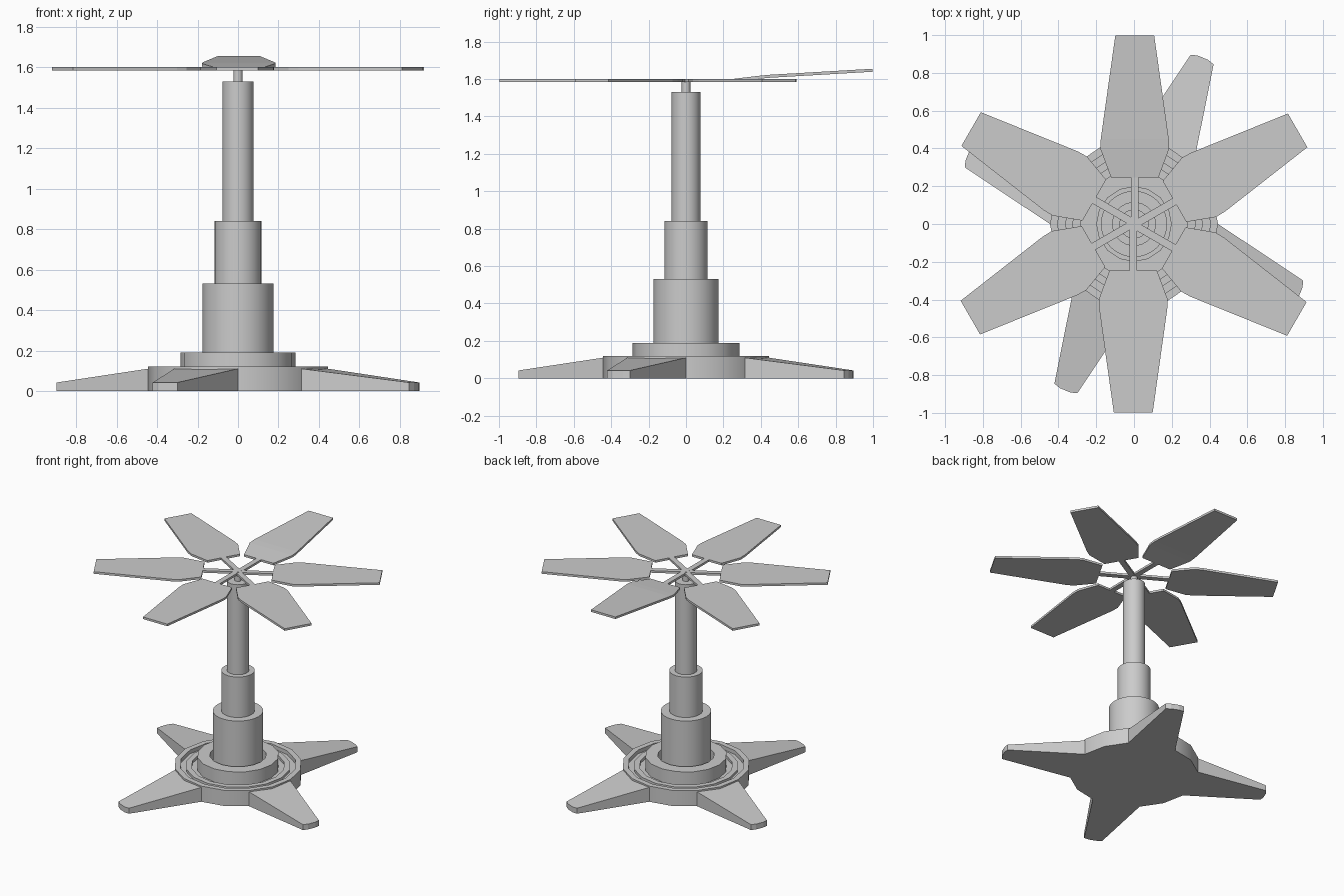
import bpy, bmesh, math
from mathutils import Matrix

if "Cube" in bpy.data.objects:
    bpy.data.objects.remove(bpy.data.objects["Cube"])

GREY = bpy.data.materials.new("plain grey")
GREY.diffuse_color = (0.6, 0.6, 0.6, 1)
GREY.use_nodes = True
GREY.node_tree.nodes["Principled BSDF"].inputs["Base Color"].default_value = GREY.diffuse_color


def finish(bm, name, smooth=False):
    bmesh.ops.recalc_face_normals(bm, faces=bm.faces)
    mesh = bpy.data.meshes.new(name)
    bm.to_mesh(mesh)
    bm.free()
    mesh.materials.append(GREY)
    ob = bpy.data.objects.new(name, mesh)
    bpy.context.collection.objects.link(ob)
    if smooth:
        bpy.ops.object.select_all(action='DESELECT')
        bpy.context.view_layer.objects.active = ob
        ob.select_set(True)
        bpy.ops.object.shade_smooth_by_angle(angle=math.radians(30))
    return ob


def lathe(name, profile, sides):
    """Revolve (radius, z) points around z; the first and last lie on the axis."""
    bm = bmesh.new()
    rings = []
    for r, z in profile:
        if r == 0:
            rings.append([bm.verts.new((0, 0, z))] * sides)
        else:
            rings.append([bm.verts.new((r * math.cos(2 * math.pi * i / sides),
                                        r * math.sin(2 * math.pi * i / sides), z))
                          for i in range(sides)])
    for a, b in zip(rings, rings[1:]):
        for i in range(sides):
            j = (i + 1) % sides
            bm.faces.new(list(dict.fromkeys((a[i], a[j], b[j], b[i]))))
    return finish(bm, name, True)


def slab(name, strips, angle):
    """Solid from cross rows (half width, distance, bottom z, top z), pointing along +y."""
    bm = bmesh.new()
    rows = [[bm.verts.new((x + SHIFT, y, z)) for x, z in ((-w, lo), (w, lo), (w, hi), (-w, hi))]
            for w, y, lo, hi in strips]
    for a, b in zip(rows, rows[1:]):
        for i in range(4):
            j = (i + 1) % 4
            bm.faces.new((a[i], a[j], b[j], b[i]))
    bm.faces.new(rows[0])
    bm.faces.new(rows[-1])
    bmesh.ops.transform(bm, matrix=Matrix.Rotation(angle, 4, 'Z'), verts=bm.verts)
    return finish(bm, name)


# Round base with grooves and a raised collar around the mast
lathe("base", [(0, 0), (.445, 0), (.445, .12), (.405, .12), (.405, .09), (.365, .09),
               (.365, .11), (.325, .11), (.325, .09), (.285, .09), (.285, .19),
               (.197, .19), (.197, .09), (0, .09)], 16)

# Telescoping mast and the thin pin that carries the fan
lathe("mast", [(0, .05), (.175, .05), (.175, .53), (.116, .53), (.116, .84), (.077, .84),
               (.077, 1.53), (0, 1.53)], 32)
lathe("pin", [(0, 1.5), (.023, 1.5), (.023, 1.601), (0, 1.601)], 16)

# Four sloping feet with blunt rounded tips
SHIFT = 0
half = .445 * math.sin(math.radians(22.5))
root = .445 * math.cos(math.radians(22.5))
for k in range(4):
    slab("foot", [(half, root, 0, .11), (.066, .942, 0, .042), (.03, .953, 0, .041)],
         math.radians(-22.5 + 90 * k))

# Six flat fan blades on narrow spokes; the rear one is bent upwards
SHIFT = .004
T = .016
OUTLINE = [(.125, .245, 0), (.181, .395, .018), (.18, .45, .023), (.103, .998, .055)]
for k in range(6):
    bend = 1 if k == 0 else 0
    slab("blade", [(w, y, 1.6 - T + bend * up, 1.6 + bend * up) for w, y, up in OUTLINE],
         math.radians(60 * k))
    slab("spoke", [(.02, 0, 1.6 - T, 1.6), (.02, .245, 1.6 - T, 1.6)], math.radians(60 * k))
